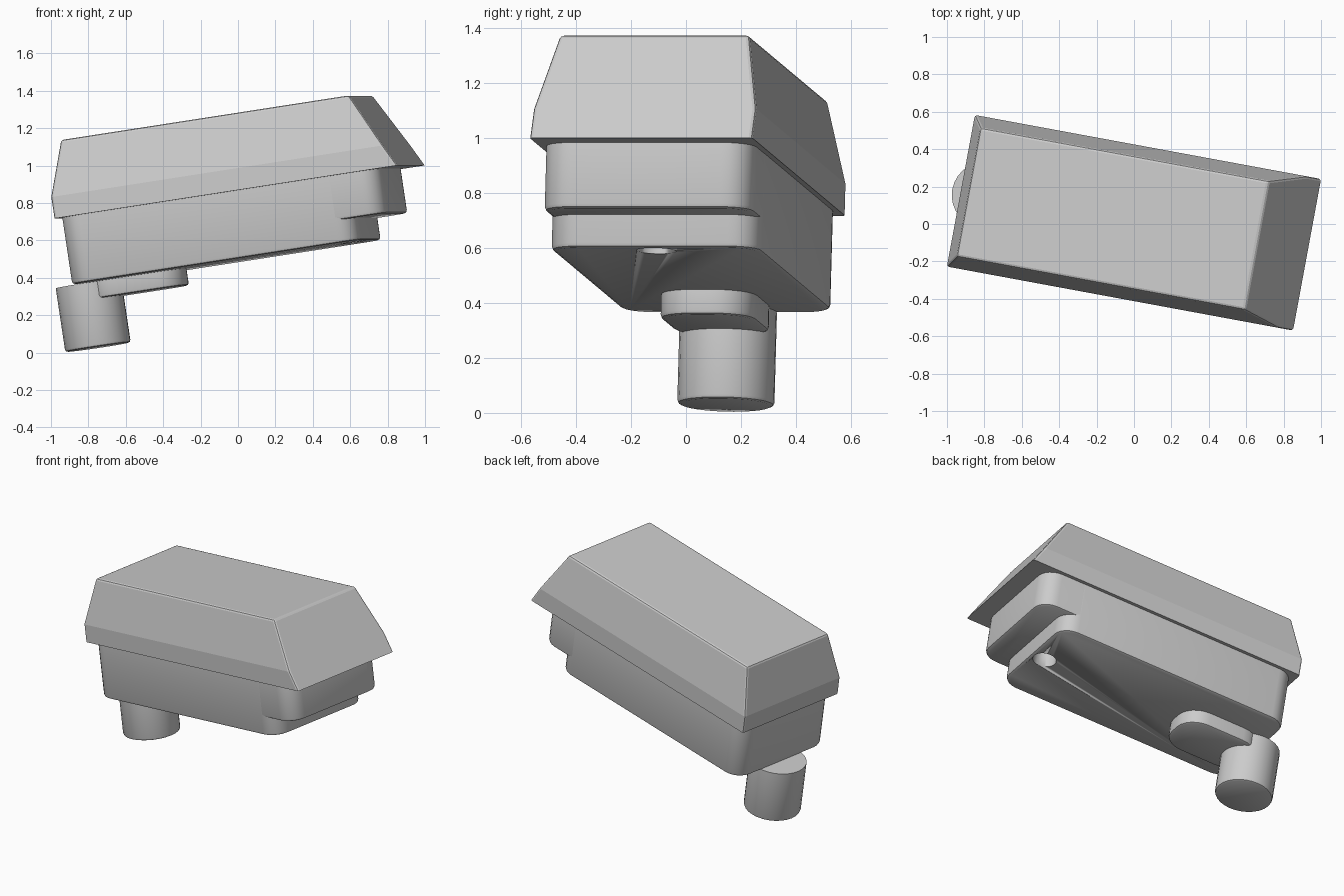
import bpy, bmesh, math
from mathutils import Matrix, Vector

if "Cube" in bpy.data.objects:
    bpy.data.objects.remove(bpy.data.objects["Cube"])

grey = bpy.data.materials.new("light_grey")
grey.diffuse_color = (0.6, 0.6, 0.6, 1)
grey.use_nodes = True
grey.node_tree.nodes["Principled BSDF"].inputs["Base Color"].default_value = grey.diffuse_color

# Whole device is pitched up at its long end and turned about z
TILT = (Matrix.Translation((0.0085, 0.005, 0.859))
        @ Matrix.Rotation(math.radians(-10.47), 4, 'Z')
        @ Matrix.Rotation(math.radians(-8.66), 4, 'Y'))


def finish(name, bm, smooth=True):
    bmesh.ops.recalc_face_normals(bm, faces=bm.faces)
    me = bpy.data.meshes.new(name)
    bm.to_mesh(me)
    bm.free()
    me.materials.append(grey)
    ob = bpy.data.objects.new(name, me)
    bpy.context.collection.objects.link(ob)
    ob.matrix_world = TILT
    bpy.ops.object.select_all(action='DESELECT')
    ob.select_set(True)
    bpy.context.view_layer.objects.active = ob
    if smooth:
        bpy.ops.object.shade_smooth_by_angle(angle=math.radians(30))
    return ob


def rounded_rect(x0, x1, half, r, seg=6):
    pts = []
    centres = [(x1 - r, half - r), (x0 + r, half - r),
               (x0 + r, r - half), (x1 - r, r - half)]
    for k, (cx, cy) in enumerate(centres):
        for i in range(seg + 1):
            a = math.pi / 2 * (k + i / seg)
            pts.append((cx + r * math.cos(a), cy + r * math.sin(a)))
    return pts


def prism(name, outline, z0, z1, bevel=0.0):
    """Extrude an outline from z0 to z1, softening the bottom rim."""
    bm = bmesh.new()
    base = bm.faces.new([bm.verts.new((x, y, z0)) for x, y in outline])
    ext = bmesh.ops.extrude_face_region(bm, geom=[base], use_keep_orig=True)
    top = [v for v in ext['geom'] if isinstance(v, bmesh.types.BMVert)]
    bmesh.ops.translate(bm, verts=top, vec=Vector((0, 0, z1 - z0)))
    bmesh.ops.remove_doubles(bm, verts=bm.verts, dist=1e-5)
    bmesh.ops.recalc_face_normals(bm, faces=bm.faces)
    if bevel:
        rim = [e for e in bm.edges if all(abs(v.co.z - z0) < 1e-5 for v in e.verts)]
        bmesh.ops.bevel(bm, geom=rim, offset=bevel, segments=2, profile=0.5,
                        affect='EDGES', clamp_overlap=True)
    return finish(name, bm)


def circle(cx, r, n):
    return [(cx + r * math.cos(2 * math.pi * i / n), r * math.sin(2 * math.pi * i / n))
            for i in range(n)]


# Hood: upright band, then sides leaning in; the long end slopes all the way
bm = bmesh.new()
rings = []
for x0, x1, h, z in [(-0.943, 0.943, 0.412, 0), (-0.943, 0.882, 0.412, 0.117),
                     (-0.855, 0.728, 0.35, 0.411)]:
    rings.append([bm.verts.new(p) for p in
                  [(x0, -h, z), (x1, -h, z), (x1, h, z), (x0, h, z)]])
bm.faces.new(rings[0][::-1])
bm.faces.new(rings[2])
for a, b in zip(rings, rings[1:]):
    for i in range(4):
        j = (i + 1) % 4
        bm.faces.new((a[i], a[j], b[j], b[i]))
bmesh.ops.recalc_face_normals(bm, faces=bm.faces)
soft = [e for e in bm.edges
        if abs(e.verts[0].co.z - e.verts[1].co.z) > 0.01
        or min(v.co.z for v in e.verts) > 0.3]
bmesh.ops.bevel(bm, geom=soft, offset=0.013, segments=2, profile=0.5,
                affect='EDGES', clamp_overlap=True)
finish("hood", bm, smooth=False)

# Body: long shallow block with a shorter deep block flush inside it
prism("upper_body", rounded_rect(-0.92, 0.832, 0.388, 0.11), -0.24, 0.01, 0.016)
lower = prism("lower_body", rounded_rect(-0.921, 0.667, 0.389, 0.11), -0.36, 0.008, 0.016)

# Round socket in the underside
cutter = prism("socket_cutter", circle(0.575, 0.072, 24), -0.5, -0.255)
cutter.hide_render = True
mod = lower.modifiers.new("socket", 'BOOLEAN')
mod.operation = 'DIFFERENCE'
mod.solver = 'EXACT'
mod.object = cutter
bpy.context.view_layer.objects.active = lower
bpy.ops.object.modifier_apply(modifier="socket")
bpy.data.objects.remove(cutter)

# Mounting arm and post under the short end
prism("mount_arm", rounded_rect(-0.886, -0.355, 0.176, 0.145), -0.45, -0.355, 0.014)
prism("mount_post", circle(-0.886, 0.177, 28), -0.705, -0.36, 0.014)
